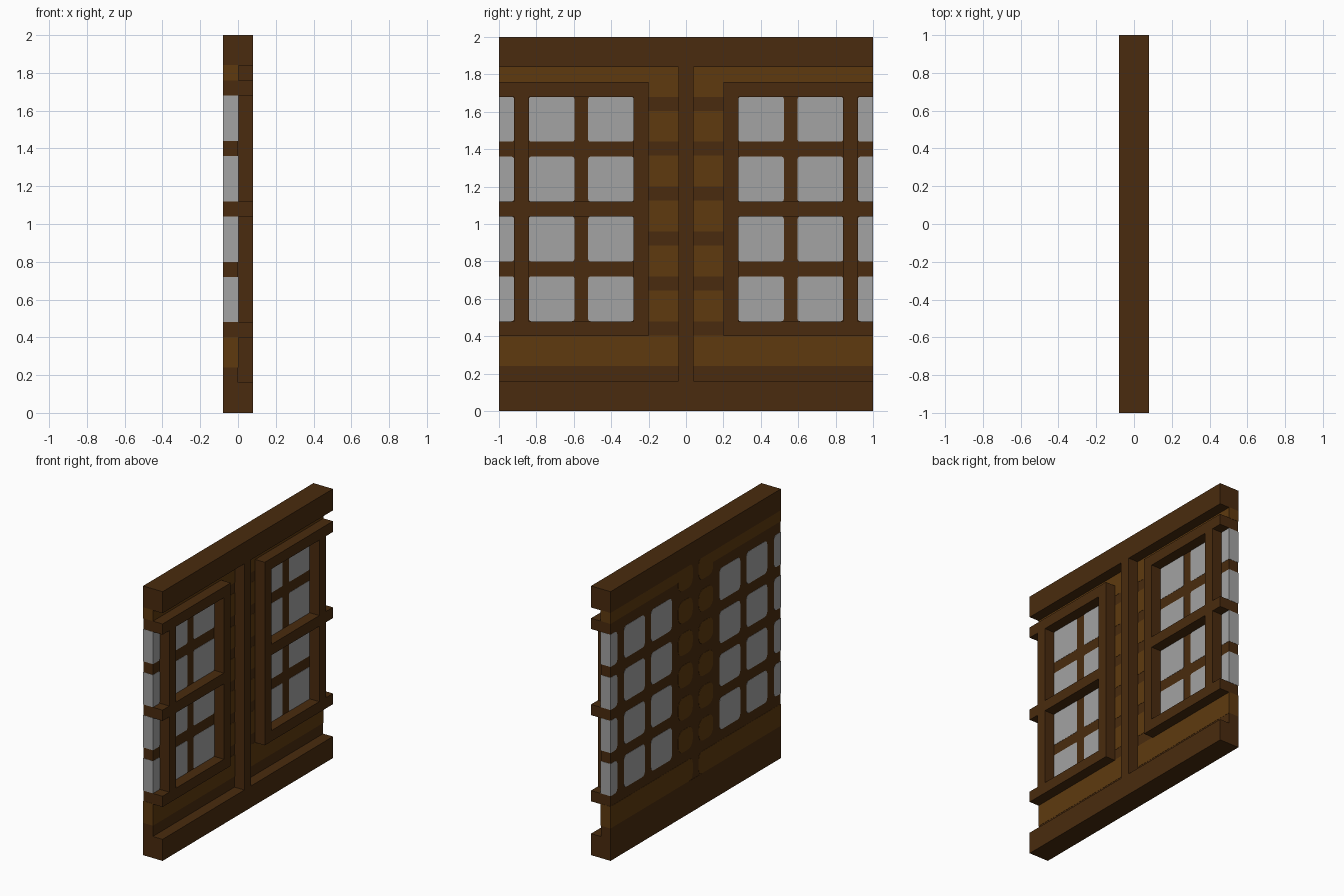
import bpy, bmesh, math

cube = bpy.data.objects.get("Cube")
if cube:
    bpy.data.objects.remove(cube, do_unlink=True)


def material(name, rgb):
    m = bpy.data.materials.new(name)
    m.use_nodes = True
    m.diffuse_color = (*rgb, 1)
    bsdf = m.node_tree.nodes["Principled BSDF"]
    bsdf.inputs["Base Color"].default_value = (*rgb, 1)
    bsdf.inputs["Roughness"].default_value = 0.9
    return m


DARK = material("dark wood", (0.067, 0.024, 0.0044))
TAN = material("light wood", (0.114, 0.042, 0.0046))
GLASS = material("grey glass", (0.366, 0.366, 0.366))


def finish(bm, name, mat):
    bmesh.ops.remove_doubles(bm, verts=bm.verts, dist=1e-5)
    bmesh.ops.recalc_face_normals(bm, faces=bm.faces)
    mesh = bpy.data.meshes.new(name)
    bm.to_mesh(mesh)
    bm.free()
    mesh.materials.append(mat)
    ob = bpy.data.objects.new(name, mesh)
    bpy.context.collection.objects.link(ob)
    return ob


def box(name, x, y, z, mat=DARK):
    bm = bmesh.new()
    bmesh.ops.create_cube(bm, size=1)
    for v in bm.verts:
        for i, (lo, hi) in enumerate((x, y, z)):
            v.co[i] = lo + (v.co[i] + 0.5) * (hi - lo)
    return finish(bm, name, mat)


def rounded_loop(y, z, radii, steps=4):
    """Rounded rectangle, corners: low inner, low outer, high outer, high inner."""
    corners = ((y[0], z[0], 1, 1), (y[1], z[0], -1, 1),
               (y[1], z[1], -1, -1), (y[0], z[1], 1, -1))
    pts = []
    for k, ((cy, cz, sy, sz), r) in enumerate(zip(corners, radii)):
        for i in range(steps + 1):
            a = math.pi + (k + i / steps) * math.pi / 2
            pts.append((cy + sy * r + r * math.cos(a), cz + sz * r + r * math.sin(a)))
    return pts


def inlays(name, mat, cells):
    """Inlays running through the wall, mirrored left to right, rounder at the back."""
    bm = bmesh.new()
    for side in (-1, 1):
        for y, z, back_r, front_r in cells:
            rings = []
            for x, radii in ((-0.08, back_r), (0.0015, front_r)):
                rings.append([bm.verts.new((x, side * py, pz))
                              for py, pz in rounded_loop(y, z, radii)])
            back, front = rings
            n = len(back)
            bm.faces.new(back)
            bm.faces.new(front)
            for i in range(n):
                j = (i + 1) % n
                bm.faces.new((back[i], back[j], front[j], front[i]))
    return finish(bm, name, mat)


# Wall core, slightly shy of the inlay surfaces
box("wall_core", (-0.0785, 0), (-0.9985, 0.9985), (0, 2))

# Window panes: four rows, two full columns and one cut at the wall end
panes = []
for row in range(4):
    z = (0.48 + 0.32 * row, 0.72 + 0.32 * row)
    for y in ((0.28, 0.523), (0.597, 0.84)):
        panes.append((y, z, (0.03,) * 4, (0.012,) * 4))
    panes.append(((0.92, 1.0), z, (0.03, 0, 0, 0.03), (0.012, 0, 0, 0.012)))
inlays("window_panes", GLASS, panes)

# Light wood boards above and below the windows, and the small central squares
square = (0,) * 4
boards = [((0.035, 1.0), (0.24, 0.403), (0.04, 0, 0, 0.04), square),
          ((0.035, 1.0), (1.76, 1.842), (0, 0, 0, 0.03), square),
          ((0.035, 0.205), (1.68, 1.76), (0.05, 0.05, 0, 0), square)]
for row in range(5):
    z = 0.48 + 0.24 * row
    boards.append(((0.035, 0.205), (z, z + 0.165), (0.055,) * 4, square))
inlays("light_boards", TAN, boards)

# Main timbers: sill, header and central post
FRONT = (0, 0.08)
box("bottom_rail", FRONT, (-1, 1), (0, 0.16))
box("top_rail", FRONT, (-1, 1), (1.84, 2))
box("center_post", FRONT, (-0.04, 0.04), (0.16, 1.84))

# The rails reach the back face at the wall top and bottom
box("bottom_backing", (-0.08, 0), (-1, 1), (0, 0.24))
box("top_backing", (-0.08, 0), (-1, 1), (1.84, 2))

# Raised window frames on both sides of the post
for side, label in ((-1, "right"), (1, "left")):
    def span(a, b):
        return tuple(sorted((side * a, side * b)))
    for part, z in (("lower", 0.40), ("middle", 1.04), ("upper", 1.68)):
        box(f"{label}_{part}_window_rail", FRONT, span(0.20, 1.0), (z, z + 0.08))
    for part, y in (("inner", 0.20), ("outer", 0.84)):
        for level, z in (("lower", 0.48), ("upper", 1.12)):
            box(f"{label}_{part}_{level}_stile", FRONT, span(y, y + 0.08), (z, z + 0.56))
